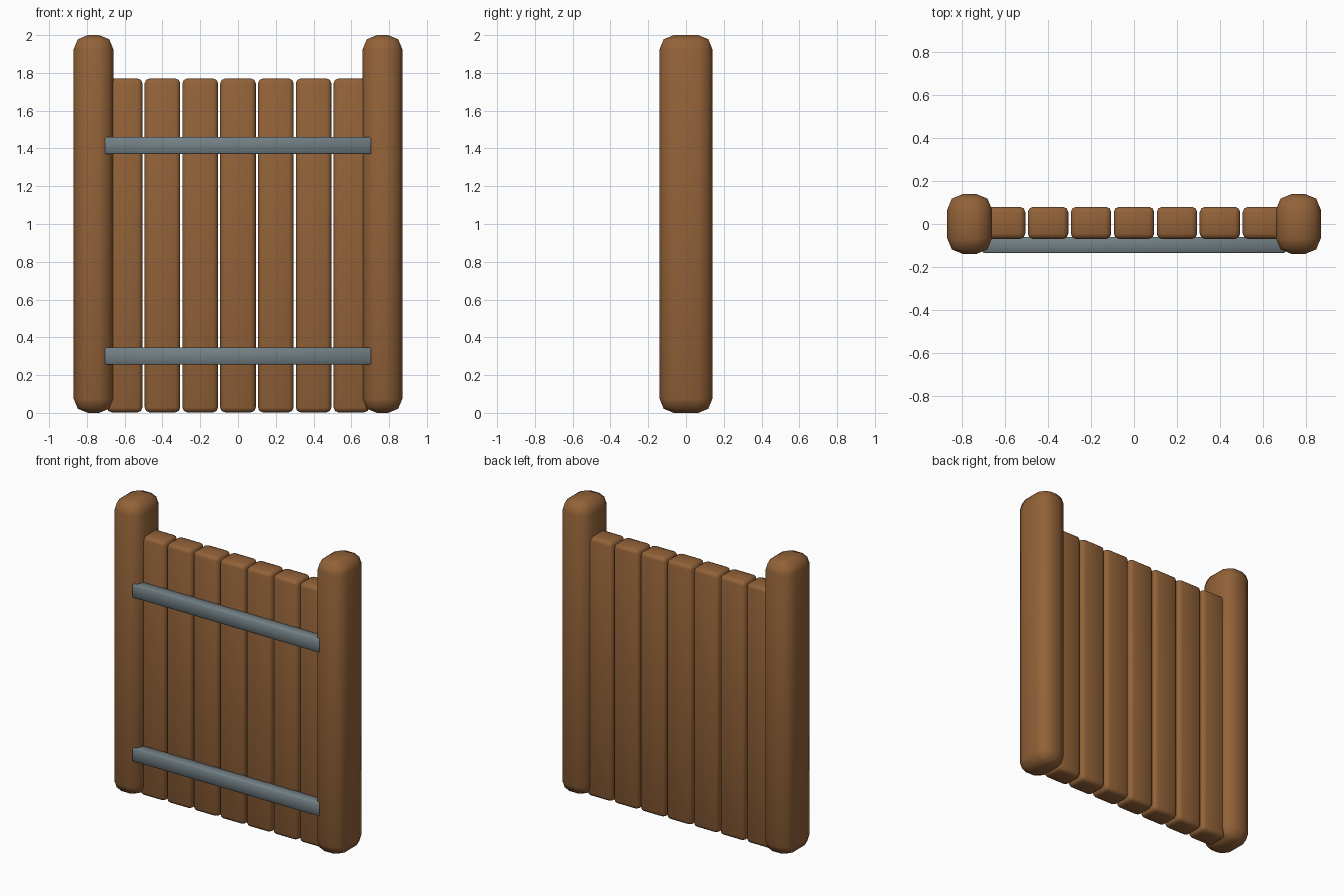
import bpy
import bmesh
import math

if "Cube" in bpy.data.objects:
    bpy.data.objects.remove(bpy.data.objects["Cube"])


def material(name, rgb):
    m = bpy.data.materials.new(name)
    m.diffuse_color = (*rgb, 1.0)
    m.use_nodes = True
    m.node_tree.nodes["Principled BSDF"].inputs["Base Color"].default_value = m.diffuse_color
    return m


wood = material("brown wood", (0.29, 0.122, 0.040))
metal = material("grey iron", (0.17, 0.215, 0.235))


def block(name, lo, hi, bevel, segments, mat):
    """Box between two corners with rounded edges."""
    bm = bmesh.new()
    bmesh.ops.create_cube(bm, size=1.0)
    for v in bm.verts:
        v.co = [(hi[i] - lo[i]) * v.co[i] for i in range(3)]
    bmesh.ops.bevel(bm, geom=bm.edges[:], offset=bevel, segments=segments,
                    profile=0.5, affect='EDGES')
    me = bpy.data.meshes.new(name)
    bm.to_mesh(me)
    bm.free()
    me.materials.append(mat)
    ob = bpy.data.objects.new(name, me)
    ob.location = [(hi[i] + lo[i]) / 2 for i in range(3)]
    bpy.context.collection.objects.link(ob)
    bpy.ops.object.select_all(action='DESELECT')
    ob.select_set(True)
    bpy.context.view_layer.objects.active = ob
    bpy.ops.object.shade_smooth_by_angle(angle=math.radians(50))
    return ob


# Side posts
for side, x in (("left", -0.765), ("right", 0.765)):
    block(side + "_post", (x - 0.105, -0.14, 0), (x + 0.105, 0.14, 2.0),
          0.075, 2, wood)

# Vertical planks
for i in range(7):
    x = -0.6 + 0.2 * i
    block(f"plank_{i + 1}", (x - 0.094, -0.07, 0.003), (x + 0.094, 0.08, 1.77),
          0.025, 2, wood)

# Iron straps across the front
for label, z in (("lower", 0.30), ("upper", 1.415)):
    block(label + "_strap", (-0.705, -0.136, z - 0.045),
          (0.705, -0.06, z + 0.045), 0.006, 1, metal)
